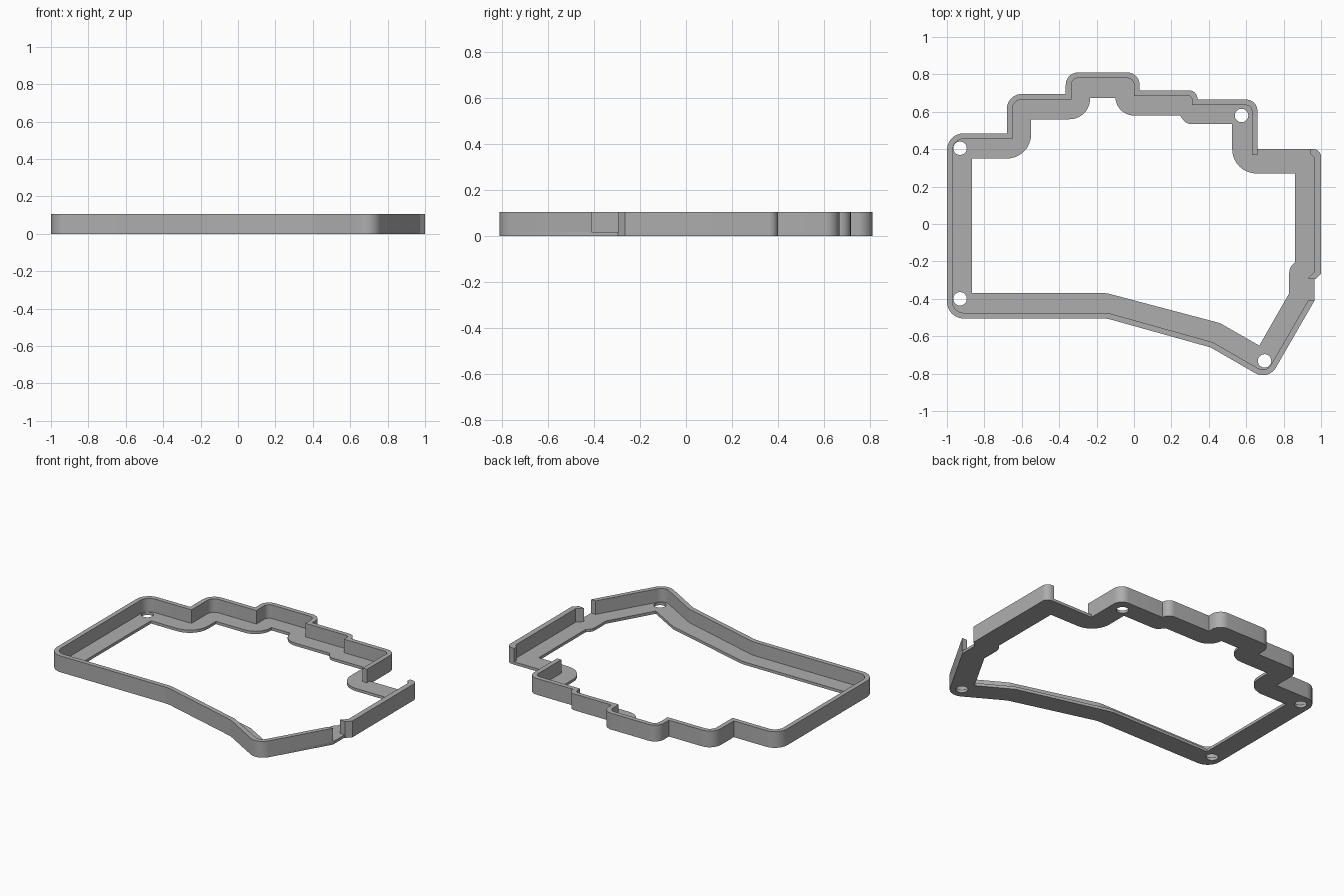
import bpy
import math
from mathutils import Vector, Matrix

cube = bpy.data.objects.get("Cube")
if cube:
    bpy.data.objects.remove(cube, do_unlink=True)

HEIGHT, FLOOR, WALL = 0.105, 0.018, 0.03

grey = bpy.data.materials.new("plain grey")
grey.use_nodes = True
colour = (0.42, 0.42, 0.42, 1)
grey.diffuse_color = colour
grey.node_tree.nodes["Principled BSDF"].inputs["Base Color"].default_value = colour


def rounded(points, closed=True):
    """Turn (x, y, optional radius) corners into a polyline with arcs."""
    out, n = [], len(points)
    for i, p in enumerate(points):
        c = Vector(p[:2])
        r = p[2] if len(p) > 2 else 0
        if r <= 0 or (not closed and i in (0, n - 1)):
            out.append(c)
            continue
        a, b = Vector(points[i - 1][:2]) - c, Vector(points[(i + 1) % n][:2]) - c
        half = a.angle(b) / 2
        d = min(r / math.tan(half), a.length * 0.95, b.length * 0.95)
        a.normalize()
        b.normalize()
        centre = c + (a + b).normalized() * d / math.cos(half)
        start, end = c + a * d - centre, c + b * d - centre
        sweep = start.angle_signed(end)
        steps = 10
        for k in range(steps + 1):
            out.append(centre + Matrix.Rotation(-sweep * k / steps, 2) @ start)
    return out


def inset(points, t):
    """Offset an open path to its left with mitred corners."""
    out = []
    for i, p in enumerate(points):
        c = Vector(p[:2])
        dirs = []
        if i:
            dirs.append((c - Vector(points[i - 1][:2])).normalized())
        if i < len(points) - 1:
            dirs.append((Vector(points[i + 1][:2]) - c).normalized())
        normals = [Vector((-d.y, d.x)) for d in dirs]
        m = (normals[0] + normals[-1]).normalized()
        q = c + m * t / m.dot(normals[0])
        r = p[2] if len(p) > 2 else 0
        out.append((q.x, q.y, max(r - t, 0)))
    return out


def slab(name, loops, z0, z1):
    """Extrude a filled outline; further loops become holes."""
    curve = bpy.data.curves.new(name, "CURVE")
    curve.dimensions = "2D"
    curve.fill_mode = "BOTH"
    curve.extrude = (z1 - z0) / 2
    for loop in loops:
        spline = curve.splines.new("POLY")
        spline.points.add(len(loop) - 1)
        for pt, co in zip(spline.points, loop):
            pt.co = (co[0], co[1], 0, 1)
        spline.use_cyclic_u = True
    temp = bpy.data.objects.new(name + " outline", curve)
    bpy.context.collection.objects.link(temp)
    graph = bpy.context.evaluated_depsgraph_get()
    mesh = bpy.data.meshes.new_from_object(temp.evaluated_get(graph))
    bpy.data.objects.remove(temp, do_unlink=True)
    mesh.transform(Matrix.Translation((0, 0, (z0 + z1) / 2)))
    mesh.materials.clear()
    mesh.materials.append(grey)
    obj = bpy.data.objects.new(name, mesh)
    bpy.context.collection.objects.link(obj)
    bpy.ops.object.select_all(action="DESELECT")
    obj.select_set(True)
    bpy.context.view_layer.objects.active = obj
    bpy.ops.object.shade_smooth_by_angle(angle=math.radians(30))
    return obj


# Main wall path, counter-clockwise from the rear connector opening
path = [(0.66, 0.37), (0.66, 0.665, 0.06), (0.34, 0.665), (0.34, 0.715, 0.05),
        (0.03, 0.715), (0.03, 0.81, 0.065), (-0.365, 0.81, 0.065),
        (-0.365, 0.695), (-0.68, 0.695, 0.08), (-0.68, 0.485),
        (-1, 0.485, 0.09), (-1, -0.505, 0.09), (-0.145, -0.505, 0.2),
        (0.41, -0.66, 0.1), (0.718, -0.838, 0.08), (0.965, -0.41)]
inner = inset(path, WALL)
inner[-1] = (path[-1][0] - WALL / math.cos(math.radians(30)), path[-1][1])
slab("main_wall", [rounded(path, False) + rounded(inner, False)[::-1]], FLOOR, HEIGHT)

# Short side wall with hooked ends
side = [(0.945, 0.4), (0.945, 0.375), (0.965, 0.355), (0.965, -0.255),
        (0.93, -0.29), (0.97, -0.295), (1, -0.265), (1, 0.4, 0.04)]
slab("side_wall", [rounded(side)], FLOOR, HEIGHT)

# Floor ledge with its large opening and screw holes
ledge = path[1:] + [(0.965, -0.295), (0.97, -0.295), (1, -0.265),
                    (1, 0.4, 0.04), (0.66, 0.4)]
opening = [(-0.865, -0.37), (-0.865, 0.35), (-0.55, 0.35, 0.13), (-0.55, 0.56),
           (-0.235, 0.56, 0.13), (-0.235, 0.675), (-0.1, 0.675),
           (-0.085, 0.58, 0.1), (0.245, 0.58), (0.28, 0.535, 0.05),
           (0.525, 0.535), (0.525, 0.27, 0.13), (0.86, 0.27), (0.86, -0.205),
           (0.83, -0.235, 0.06), (0.83, -0.37), (0.67, -0.65),
           (0.46, -0.53, 0.1), (-0.145, -0.37, 0.1)]
holes = [(-0.93, 0.405), (-0.93, -0.4), (0.575, 0.58), (0.698, -0.732)]
circles = [[(x + 0.036 * math.cos(a * math.tau / 32), y + 0.036 * math.sin(a * math.tau / 32))
            for a in range(32)] for x, y in holes]
slab("floor_ledge", [rounded(ledge), rounded(opening)] + circles, 0, FLOOR)
